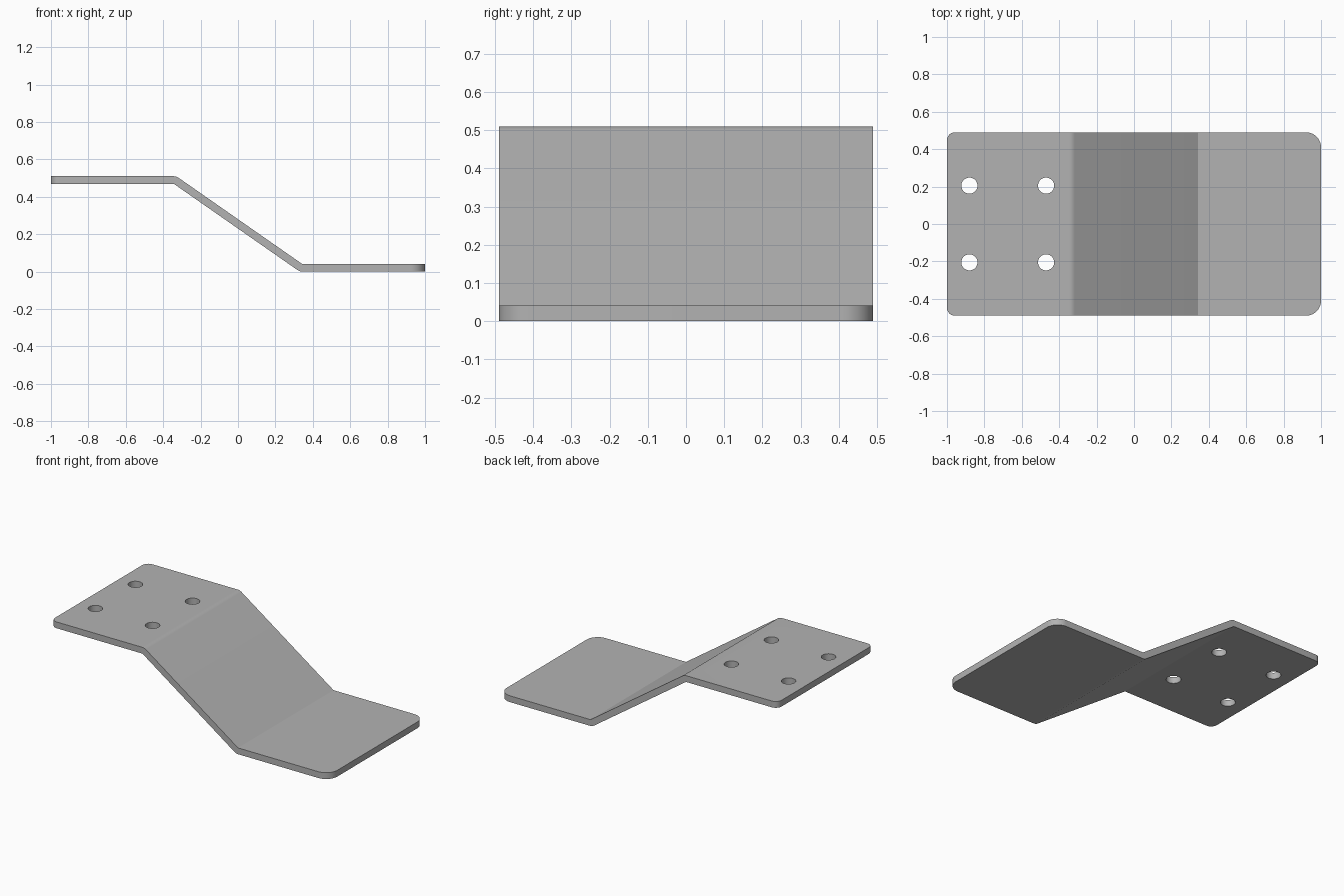
import bpy
import bmesh
import math
from mathutils import Matrix, Vector

if "Cube" in bpy.data.objects:
    bpy.data.objects.remove(bpy.data.objects["Cube"], do_unlink=True)

HALF_W, HEIGHT, THICK = 0.49, 0.51, 0.041
BEND_X, SLOPE = 0.33, math.atan(0.695)
RADIUS = 0.05

steel = bpy.data.materials.new("grey steel")
steel.use_nodes = True
steel.diffuse_color = (0.45, 0.45, 0.45, 1)
steel.node_tree.nodes["Principled BSDF"].inputs["Base Color"].default_value = (0.45, 0.45, 0.45, 1)


def make_object(name, bm):
    mesh = bpy.data.meshes.new(name)
    bm.to_mesh(mesh)
    bm.free()
    mesh.materials.append(steel)
    obj = bpy.data.objects.new(name, mesh)
    bpy.context.collection.objects.link(obj)
    return obj


# Half of the stepped side profile: end, rounded outer bend, then inner bend of the far side
tangent = RADIUS * math.tan(SLOPE / 2)
half = [(-1, HEIGHT - THICK), (-1, HEIGHT)]
for i in range(7):
    a = SLOPE * i / 6
    half.append((-BEND_X - tangent + RADIUS * math.sin(a),
                 HEIGHT - RADIUS + RADIUS * math.cos(a)))
half.append((BEND_X + THICK * math.tan(SLOPE / 2), THICK))
# The other half is the same turned upside down
profile = half + [(-x, HEIGHT - z) for x, z in half]

# Extrude the profile across the width
bm = bmesh.new()
face = bm.faces.new([bm.verts.new((x, -HALF_W, z)) for x, z in profile])
ext = bmesh.ops.extrude_face_region(bm, geom=[face])
bmesh.ops.translate(bm, vec=(0, 2 * HALF_W, 0),
                    verts=[v for v in ext["geom"] if isinstance(v, bmesh.types.BMVert)])
bmesh.ops.recalc_face_normals(bm, faces=bm.faces)

# Round the plate corners, wider on the low end
for side, radius in ((-1, 0.042), (1, 0.08)):
    corners = [e for e in bm.edges
               if all(abs(v.co.x - side) < 0.001 for v in e.verts)
               and abs(e.verts[0].co.y - e.verts[1].co.y) < 0.001]
    bmesh.ops.bevel(bm, geom=corners, offset=radius, segments=10,
                    profile=0.5, affect="EDGES")
plate = make_object("bent_plate", bm)

# Four bolt holes through the raised end
bm = bmesh.new()
for x in (-0.88, -0.47):
    for y in (-0.205, 0.205):
        bmesh.ops.create_cone(bm, cap_ends=True, segments=40, radius1=0.043,
                              radius2=0.043, depth=0.2,
                              matrix=Matrix.Translation(Vector((x, y, HEIGHT - THICK / 2))))
cutter = make_object("hole_cutter", bm)
cutter.hide_render = True
cutter.hide_viewport = False

bpy.ops.object.select_all(action="DESELECT")
plate.select_set(True)
bpy.context.view_layer.objects.active = plate
cut = plate.modifiers.new("bolt_holes", "BOOLEAN")
cut.operation = "DIFFERENCE"
cut.solver = "EXACT"
cut.object = cutter
bpy.ops.object.modifier_apply(modifier=cut.name)
bpy.data.objects.remove(cutter, do_unlink=True)
bpy.ops.object.shade_smooth_by_angle(angle=math.radians(30))
